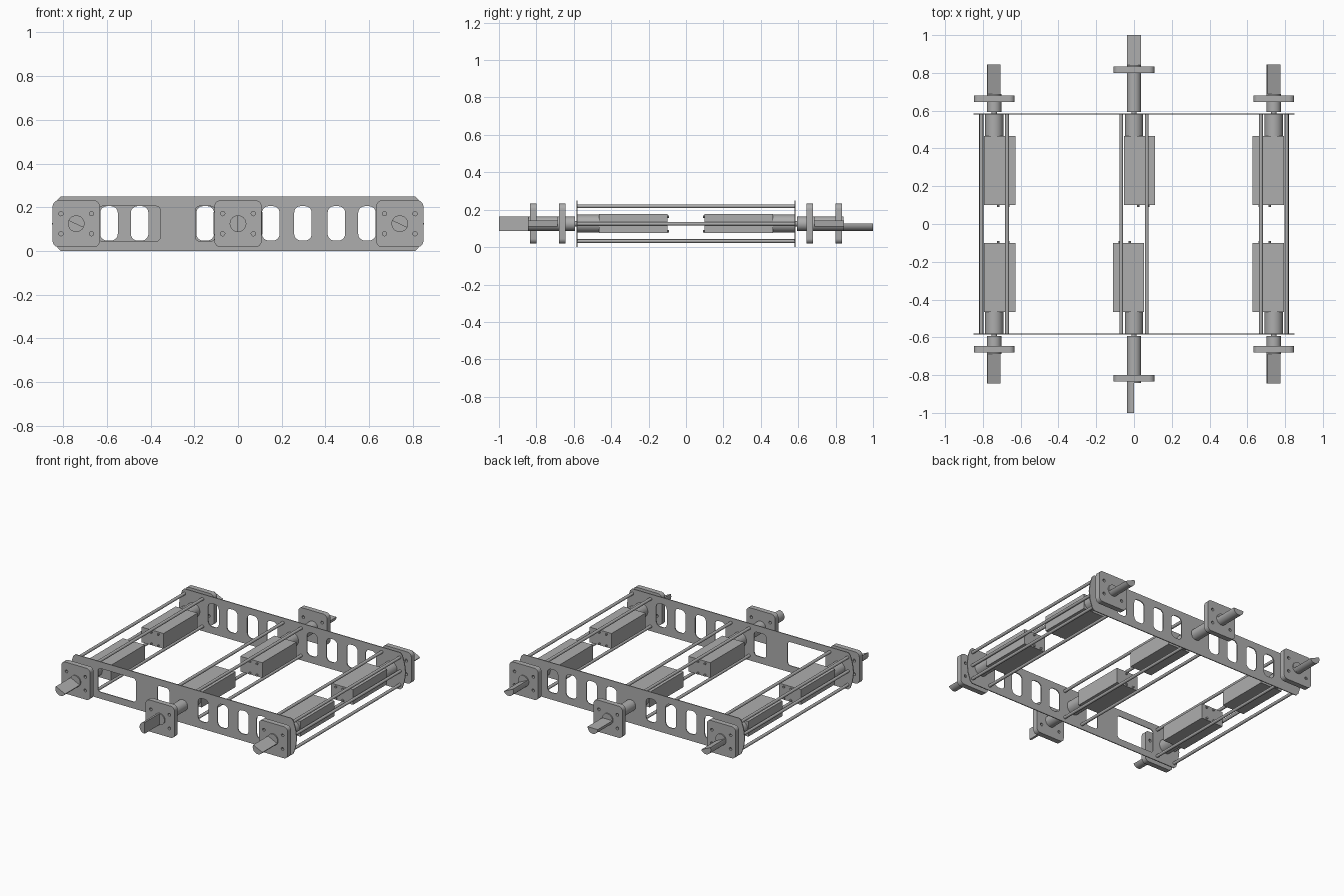
import bpy, bmesh
from math import pi, sin, cos, radians

if "Cube" in bpy.data.objects:
    bpy.data.objects.remove(bpy.data.objects["Cube"], do_unlink=True)

GREY = (0.42, 0.42, 0.42, 1)
metal = bpy.data.materials.new("grey metal")
metal.use_nodes = True
metal.diffuse_color = GREY
metal.node_tree.nodes["Principled BSDF"].inputs["Base Color"].default_value = GREY

MID = 0.125      # height of the axles
SIDE = 0.583     # distance of the side plates from the middle
parts = []


def arc(cx, cz, r, start, end, n):
    return [(cx + r * cos(start + (end - start) * i / n),
             cz + r * sin(start + (end - start) * i / n)) for i in range(n + 1)]


def circle(cx, cz, r, n=24):
    return arc(cx, cz, r, 0, 2 * pi, n)[:-1]


def rounded(x0, x1, z0, z1, r):
    pts = []
    for i, (x, z) in enumerate([(x1 - r, z1 - r), (x0 + r, z1 - r),
                                (x0 + r, z0 + r), (x1 - r, z0 + r)]):
        pts += arc(x, z, r, i * pi / 2, (i + 1) * pi / 2, 6)
    return pts


def prism(name, y0, y1, outline, holes=()):
    """Extrude an x-z outline, with holes, from y0 to y1."""
    curve = bpy.data.curves.new(name, "CURVE")
    curve.dimensions = "2D"
    curve.fill_mode = "BOTH"
    curve.extrude = abs(y1 - y0) / 2
    for loop in [outline, *holes]:
        spline = curve.splines.new("POLY")
        spline.points.add(len(loop) - 1)
        for point, (x, z) in zip(spline.points, loop):
            point.co = (x, z, 0, 1)
        spline.use_cyclic_u = True
    temp = bpy.data.objects.new(name + "_outline", curve)
    mesh = bpy.data.meshes.new_from_object(temp)
    bpy.data.objects.remove(temp)
    bpy.data.curves.remove(curve)
    bm = bmesh.new()
    bm.from_mesh(mesh)
    for v in bm.verts:
        x, z, d = v.co
        v.co = (x, (y0 + y1) / 2 - d, z)
    bmesh.ops.remove_doubles(bm, verts=bm.verts, dist=0.0001)
    bmesh.ops.recalc_face_normals(bm, faces=bm.faces)
    bm.to_mesh(mesh)
    bm.free()
    mesh.materials.clear()
    mesh.materials.append(metal)
    obj = bpy.data.objects.new(name, mesh)
    bpy.context.collection.objects.link(obj)
    parts.append(obj)
    return obj


# Side plates with bowed ends; the front one has larger windows on one half
def slot(x):
    return rounded(x - 0.04, x + 0.04, 0.048, 0.205, 0.03)


bow = [(0.81, 0.0), (0.825, 0.015), (0.842, 0.065), (0.85, MID),
       (0.842, 0.185), (0.825, 0.235), (0.81, 0.25)]
plate = bow + [(-x, z) for x, z in reversed(bow)]
slots = [0.15, 0.297, 0.45, 0.59]
left_slots = [slot(x) for x in slots]
right_slots = [slot(-x) for x in slots]
windows = [rounded(-0.64, -0.355, 0.045, 0.205, 0.02),
           rounded(-0.195, -0.105, 0.045, 0.205, 0.02)]
prism("front_side_plate", -SIDE - 0.003, -SIDE + 0.003, plate, left_slots + windows)
prism("back_side_plate", SIDE - 0.003, SIDE + 0.003, plate, left_slots + right_slots)

# Stations: name, x, foot distance
for station, cx, reach in (("right", -0.74, 0.645), ("middle", 0, 0.8), ("left", 0.74, 0.645)):
    # Cross rods between the side plates
    for dx in (-0.068, 0.068):
        for level, z in (("lower", 0.032), ("upper", 0.218)):
            prism(f"{station}_{level}_rod", -SIDE, SIDE, circle(cx + dx, z, 0.01, 16))
    if cx:
        outer = cx + (0.07 if cx > 0 else -0.07)
        prism(f"{station}_middle_rod", -SIDE, SIDE, circle(outer, MID, 0.01, 16))

    for end, s in (("front", -1), ("back", 1)):
        tag = f"{station}_{end}"
        # Motor body sits off-centre, towards the inside of the frame
        lean = s if cx == 0 else (1 if cx < 0 else -1)
        body = sorted((cx - lean * 0.053, cx + lean * 0.112))
        prism(tag + "_motor", s * 0.1, s * 0.465,
              [(body[0], 0.075), (body[1], 0.075), (body[1], 0.178), (body[0], 0.178)])
        prism(tag + "_gearbox", s * 0.465, s * SIDE, circle(cx, MID, 0.048, 32))
        for dx in (0.022, 0.075):
            for z in (0.086, 0.163):
                prism(tag + "_motor_bolt", s * 0.09, s * 0.1,
                      circle(cx + lean * dx, z, 0.007, 10))

        # Axle tube, foot plate and half-round tip
        prism(tag + "_drive_pin", s * SIDE, s * 0.6, circle(cx, MID, 0.014, 16))
        prism(tag + "_axle", s * 0.593, s * (reach + 0.042), circle(cx, MID, 0.038, 32))
        prism(tag + "_foot", s * reach, s * (reach + 0.035),
              rounded(cx - 0.108, cx + 0.108, 0.018, 0.232, 0.028),
              [circle(cx + dx, MID + dz, 0.01, 12)
               for dx in (-0.07, 0.07) for dz in (-0.046, 0.046)])
        if cx:
            turn = radians(-25)
        else:
            turn = -pi / 2 if s < 0 else 0
        prism(tag + "_half_round_tip", s * (reach + 0.042), s * (reach + 0.2),
              arc(cx, MID, 0.038, pi + turn, 2 * pi + turn, 16))

# Smooth the round parts, keep hard edges
bpy.ops.object.select_all(action="DESELECT")
for obj in parts:
    obj.select_set(True)
bpy.context.view_layer.objects.active = parts[0]
bpy.ops.object.shade_smooth_by_angle(angle=radians(30))
